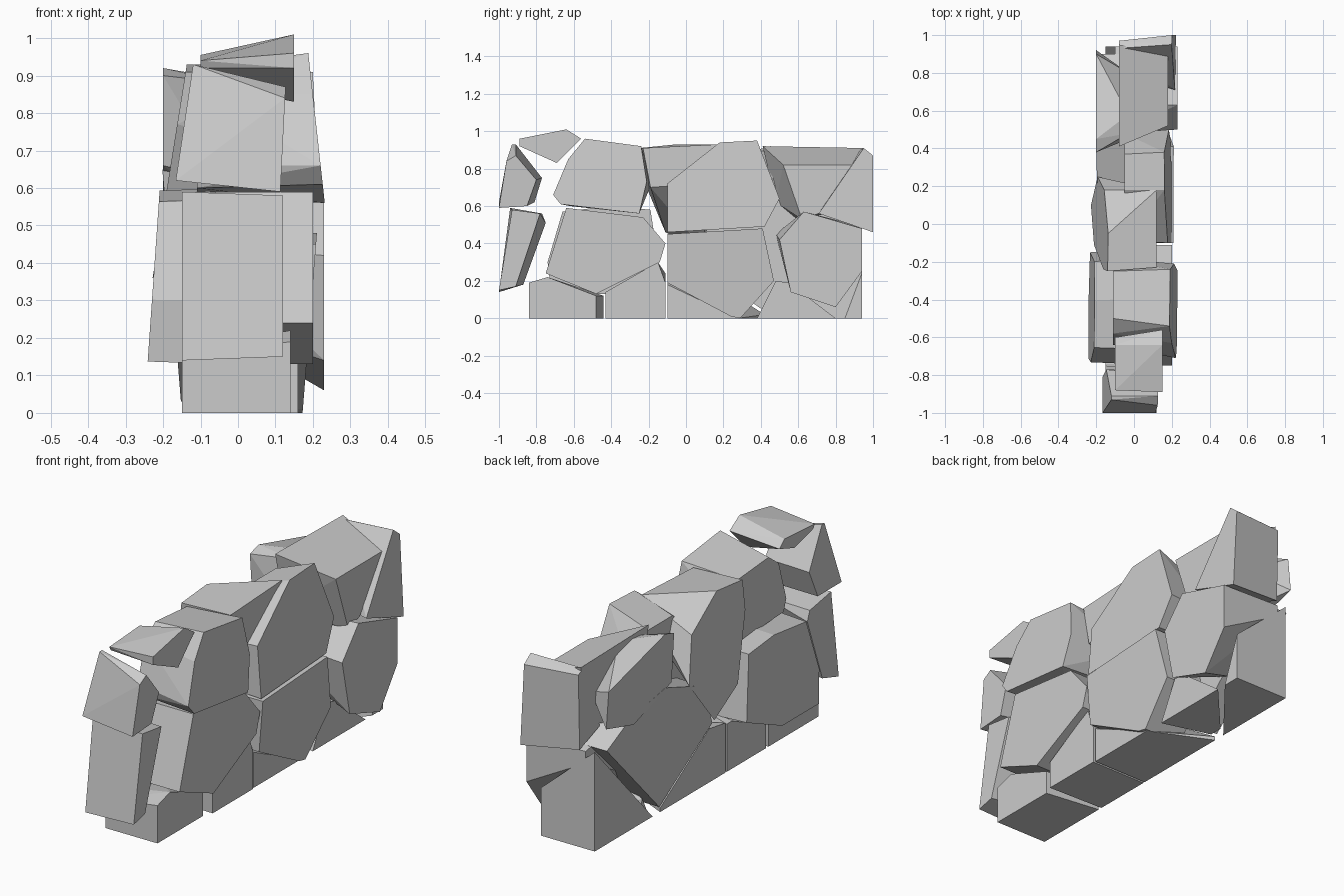
import bpy, bmesh
from mathutils import Vector


def rock(name, x0, x1, poly, back=None, s0=1.0, lean0=0.0, lean1=0.0):
    """Convex stone between a (y, z) outline at x1 and another at x0.
    s0 scales the x0 outline, lean tilts an end cap along z."""
    cy = sum(p[0] for p in poly) / len(poly)
    cz = sum(p[1] for p in poly) / len(poly)
    if back is None:
        back = [(cy + (y - cy) * s0, cz + (z - cz) * s0) for y, z in poly]
    bm = bmesh.new()
    for y, z in poly:
        bm.verts.new(Vector((x1 + lean1 * (z - cz), y, max(z, 0))))
    for y, z in back:
        bm.verts.new(Vector((x0 + lean0 * (z - cz), y, max(z, 0))))
    res = bmesh.ops.convex_hull(bm, input=bm.verts[:])
    junk = {g for g in res["geom_interior"] + res["geom_unused"]
            if isinstance(g, bmesh.types.BMVert)}
    if junk:
        bmesh.ops.delete(bm, geom=list(junk), context='VERTS')
    bmesh.ops.dissolve_limit(bm, angle_limit=0.08, verts=bm.verts[:], edges=bm.edges[:])
    bmesh.ops.recalc_face_normals(bm, faces=bm.faces[:])
    me = bpy.data.meshes.new(name)
    bm.to_mesh(me)
    bm.free()
    ob = bpy.data.objects.new(name, me)
    bpy.context.collection.objects.link(ob)


# Footing stones
rock("footing_front", -0.15, 0.14,
     [(-.84, 0), (-.84, .19), (-.74, .22), (-.48, .12), (-.48, 0)],
     back=[(-.84, 0), (-.84, .15), (-.74, .17), (-.44, .12), (-.44, 0)])
rock("footing_second", -0.15, 0.16,
     [(-.43, 0), (-.43, .14), (-.15, .30), (-.11, .19), (-.11, 0)],
     back=[(-.42, 0), (-.42, .12), (-.15, .24), (-.11, .24), (-.11, 0)])
rock("footing_third", -0.15, 0.155,
     [(-.10, 0), (-.10, .18), (.22, .03), (.28, 0)],
     back=[(-.10, 0), (-.10, .25), (.03, .27), (.42, .02), (.42, 0)])
rock("footing_fourth", -0.10, 0.15,
     [(.38, 0), (.48, .20), (.55, .19), (.80, 0)],
     back=[(.45, 0), (.49, .08), (.52, 0)])
rock("footing_back", -0.15, 0.15,
     [(.85, 0), (.94, .24), (.94, 0)],
     back=[(.48, 0), (.94, .50), (.94, 0)])

# Front end stones
rock("end_lower", -0.15, 0.12,
     [(-1, .15), (-.93, .58), (-.78, .56), (-.91, .17)],
     back=[(-1, .14), (-.94, .59), (-.77, .56), (-.75, .51), (-.87, .18)])
rock("end_upper", -0.15, 0.12,
     [(-1, .59), (-.96, .84), (-.91, .87), (-.80, .74), (-.85, .60)],
     back=[(-1, .62), (-.93, .93), (-.91, .93), (-.77, .75), (-.81, .62)],
     lean0=0.15, lean1=0.05)
rock("cap_front", -0.10, 0.15,
     [(-.89, .96), (-.64, 1.01), (-.56, .96), (-.69, .83), (-.89, .92)],
     back=[(-.88, .94), (-.64, .955), (-.60, .92), (-.72, .88), (-.87, .92)])

# Right face stones
rock("right_front_lower", -0.06, 0.20,
     [(-.75, .24), (-.64, .59), (-.23, .54), (-.11, .40), (-.14, .30), (-.48, .13)])
rock("right_front_upper", -0.11, 0.21,
     [(-.71, .66), (-.63, .85), (-.54, .96), (-.24, .92), (-.21, .73), (-.25, .56), (-.67, .61)],
     back=[(-.64, .66), (-.58, .86), (-.50, .92), (-.25, .90), (-.18, .73), (-.25, .58), (-.62, .60)],
     lean1=-0.11)
rock("right_middle_lower", -0.04, 0.19,
     [(-.10, .45), (.41, .48), (.47, .20), (.29, 0), (.24, .01), (-.10, .19)],
     lean1=0.08)
rock("right_middle_upper", -0.05, 0.18,
     [(-.10, .72), (.18, .94), (.38, .95), (.50, .64), (.42, .49), (-.10, .46)],
     back=[(-.09, .70), (.18, .87), (.37, .87), (.48, .64), (.41, .50), (-.10, .47)],
     lean1=-0.08)
rock("right_back_lower", -0.10, 0.23,
     [(.50, .42), (.63, .57), (.94, .48), (.94, .25), (.80, .06), (.56, .14)],
     back=[(.48, .45), (.63, .55), (.94, .49), (.94, .43), (.60, .25)])
rock("right_back_upper", -0.08, 0.18,
     [(.52, .82), (.90, .82), (.71, .56), (.62, .53)],
     back=[(.41, .92), (.95, .91), (.90, .60), (.60, .52), (.48, .62)])
rock("right_back_corner", -0.08, 0.21,
     [(.95, .91), (1, .87), (1, .46), (.71, .56)],
     back=[(.93, .90), (.97, .88), (.96, .50), (.80, .56)], lean1=-0.05)

# Left face stones
rock("left_front_lower", -0.225, -0.04,
     [(-.14, .25), (-.19, .58), (-.40, .60), (-.66, .57), (-.74, .30), (-.72, .13), (-.42, .13)],
     lean0=0.07, s0=0.97)
rock("left_middle_upper", -0.155, 0.12,
     [(.10, .72), (.18, .93), (-.23, .91), (-.19, .70)],
     back=[(.25, .58), (.18, .80), (-.05, .93), (-.25, .91), (-.24, .77), (-.11, .46), (.10, .36)],
     lean0=0.16)
rock("left_middle_lower", -0.185, -0.03,
     [(.90, .50), (.72, .60), (.45, .65), (.14, .54), (.04, .31), (.43, .03)], lean0=-0.08)
rock("left_back_upper", -0.20, -0.03,
     [(.48, .88), (.58, .89), (.80, .72), (.65, .52), (.45, .62)],
     back=[(.38, .90), (.45, .92), (.90, .80), (.92, .62), (.70, .56), (.40, .66)])
